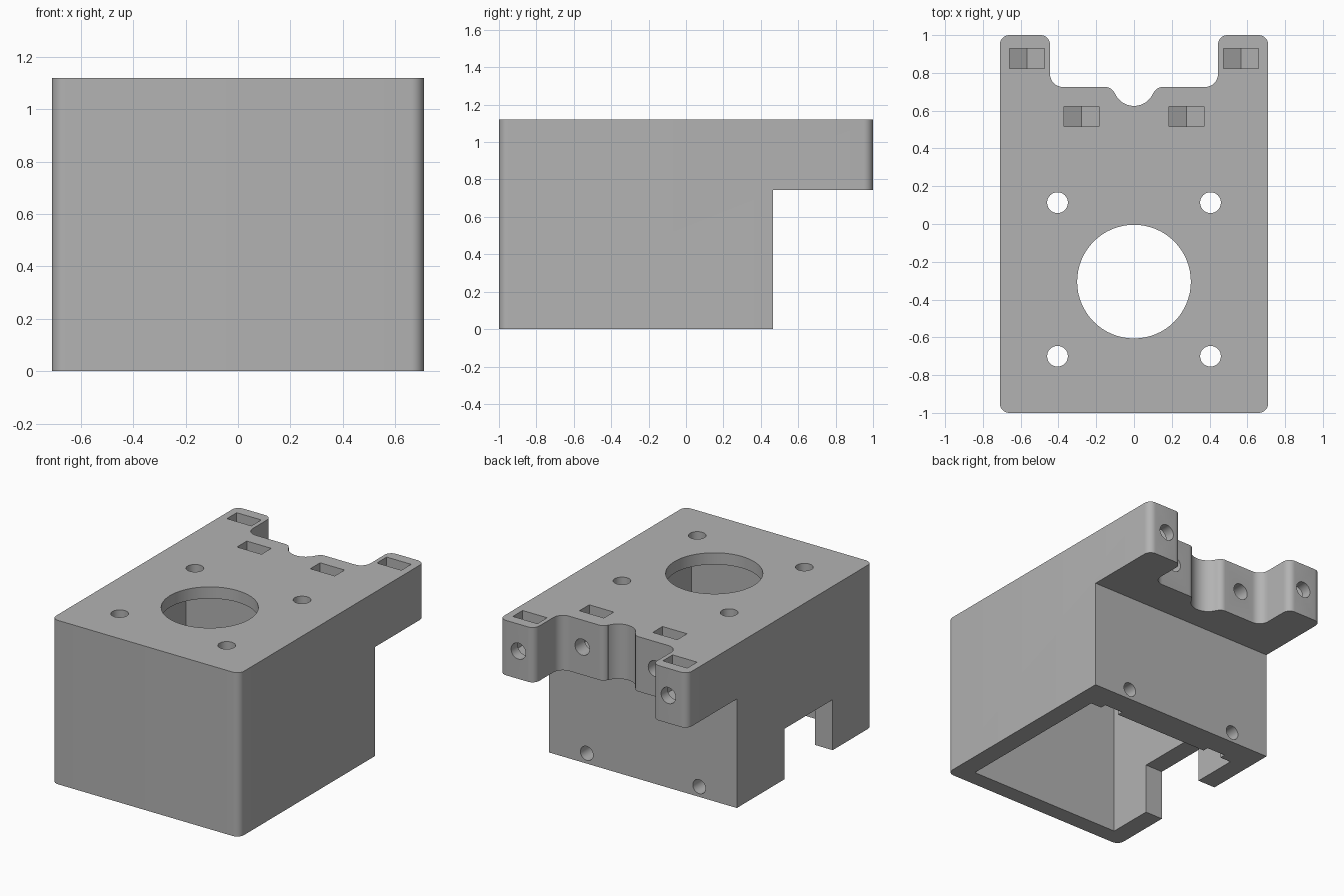
import bpy
import bmesh
from math import sin, cos, pi, radians
from mathutils import Vector

old = bpy.data.objects.get("Cube")
if old:
    bpy.data.objects.remove(old, do_unlink=True)

# Overall sizes
W, H = 0.71, 1.12
BACK, UNDER = 0.465, 0.745
MOTOR_Y = -0.305

grey = bpy.data.materials.new("plain grey")
grey.use_nodes = True
colour = (0.45, 0.45, 0.45, 1)
grey.diffuse_color = colour
grey.node_tree.nodes["Principled BSDF"].inputs["Base Color"].default_value = colour


def prism(name, pts, lo, hi, axis="z"):
    """Extrude a flat outline along z, or an x-z outline along y."""
    bm = bmesh.new()
    place = (lambda p, d: (p[0], p[1], d)) if axis == "z" else (lambda p, d: (p[0], d, p[1]))
    low = [bm.verts.new(place(p, lo)) for p in pts]
    high = [bm.verts.new(place(p, hi)) for p in pts]
    bm.faces.new(low)
    bm.faces.new(high)
    for i in range(len(pts)):
        j = (i + 1) % len(pts)
        bm.faces.new((low[i], low[j], high[j], high[i]))
    bmesh.ops.recalc_face_normals(bm, faces=bm.faces)
    mesh = bpy.data.meshes.new(name)
    bm.to_mesh(mesh)
    bm.free()
    mesh.materials.append(grey)
    obj = bpy.data.objects.new(name, mesh)
    bpy.context.collection.objects.link(obj)
    return obj


def rect(x0, x1, y0, y1):
    return [(x0, y0), (x1, y0), (x1, y1), (x0, y1)]


def circle(x, y, r, n=32):
    return [(x + r * cos(2 * pi * i / n), y + r * sin(2 * pi * i / n)) for i in range(n)]


def arc(x, y, r, a0, a1, n=8):
    angles = [radians(a0 + (a1 - a0) * i / n) for i in range(n + 1)]
    return [(x + r * cos(a), y + r * sin(a)) for a in angles]


def nut_profile(x, z, half, end):
    """Nut pocket open toward height end, with a pointed closed end."""
    s = 1 if end > z else -1
    k = half / 3 ** 0.5
    return [(x - half, end), (x - half, z - s * k), (x, z - s * 2 * k),
            (x + half, z - s * k), (x + half, end)]


def cut(target, cutter):
    cutter.hide_render = True
    mod = target.modifiers.new("cut", "BOOLEAN")
    mod.operation = "DIFFERENCE"
    mod.solver = "EXACT"
    mod.object = cutter
    deps = bpy.context.evaluated_depsgraph_get()
    deps.update()
    mesh = bpy.data.meshes.new_from_object(target.evaluated_get(deps))
    target.modifiers.clear()
    target.data = mesh
    bpy.data.objects.remove(cutter, do_unlink=True)


# Body outline: right half from front to back, then mirrored
R = 0.05
half = arc(W - R, -1 + R, R, -90, 0)
half += arc(W - R, 1 - R, R, 0, 90)
half += arc(0.445 + R, 1 - R, R, 90, 180)
half += arc(0.375, 0.795, 0.07, 0, -90)
half += arc(0.15, 0.675, R, 90, 158)
half += arc(0, 0.735, 0.11, -22, -90)
outline = half + [(-x, y) for x, y in reversed(half[:-1])]
body = prism("motor_bracket", outline, 0, H)

# Step below the overhang, motor cavity and cable slot
cut(body, prism("step_cutter", rect(-1, 1, BACK, 1.2), -0.2, UNDER))
cut(body, prism("cavity_cutter", rect(-0.578, 0.578, -0.885, 0.265), -0.2, H - 0.08))
cut(body, prism("cable_slot_cutter", rect(-0.9, -0.5, -0.57, -0.05), -0.2, 0.345))

# Shaft opening
cut(body, prism("shaft_cutter", circle(0, MOTOR_Y, 0.301, 64), 0.9, 1.3))

for side in (-1, 1):
    # Motor screw holes
    for y in (0.113, -0.70):
        cut(body, prism("motor_screw_cutter", circle(side * 0.405, y, 0.055), 0.9, 1.3))
    # Overhang screw holes with nut slots from the top
    for x, y, back in ((0.567, 0.875, 1.1), (0.277, 0.57, 0.85)):
        x *= side
        cut(body, prism("nut_slot_cutter", nut_profile(x, 0.935, 0.0925, 1.3),
                        y - 0.053, y + 0.053, "y"))
        cut(body, prism("mount_screw_cutter", circle(x, 0.935, 0.055), y - 0.12, back, "y"))
    # Lower back screw holes with nut pockets inside
    x = side * 0.425
    cut(body, prism("nut_pocket_cutter", nut_profile(x, 0.07, 0.07, -0.2), 0.2, 0.305, "y"))
    cut(body, prism("back_screw_cutter", circle(x, 0.07, 0.048), 0.2, 0.6, "y"))

# Smooth the rounded walls, keep edges sharp
for obj in bpy.context.selected_objects:
    obj.select_set(False)
bpy.context.view_layer.objects.active = body
body.select_set(True)
bpy.ops.object.shade_smooth_by_angle(angle=radians(30))
